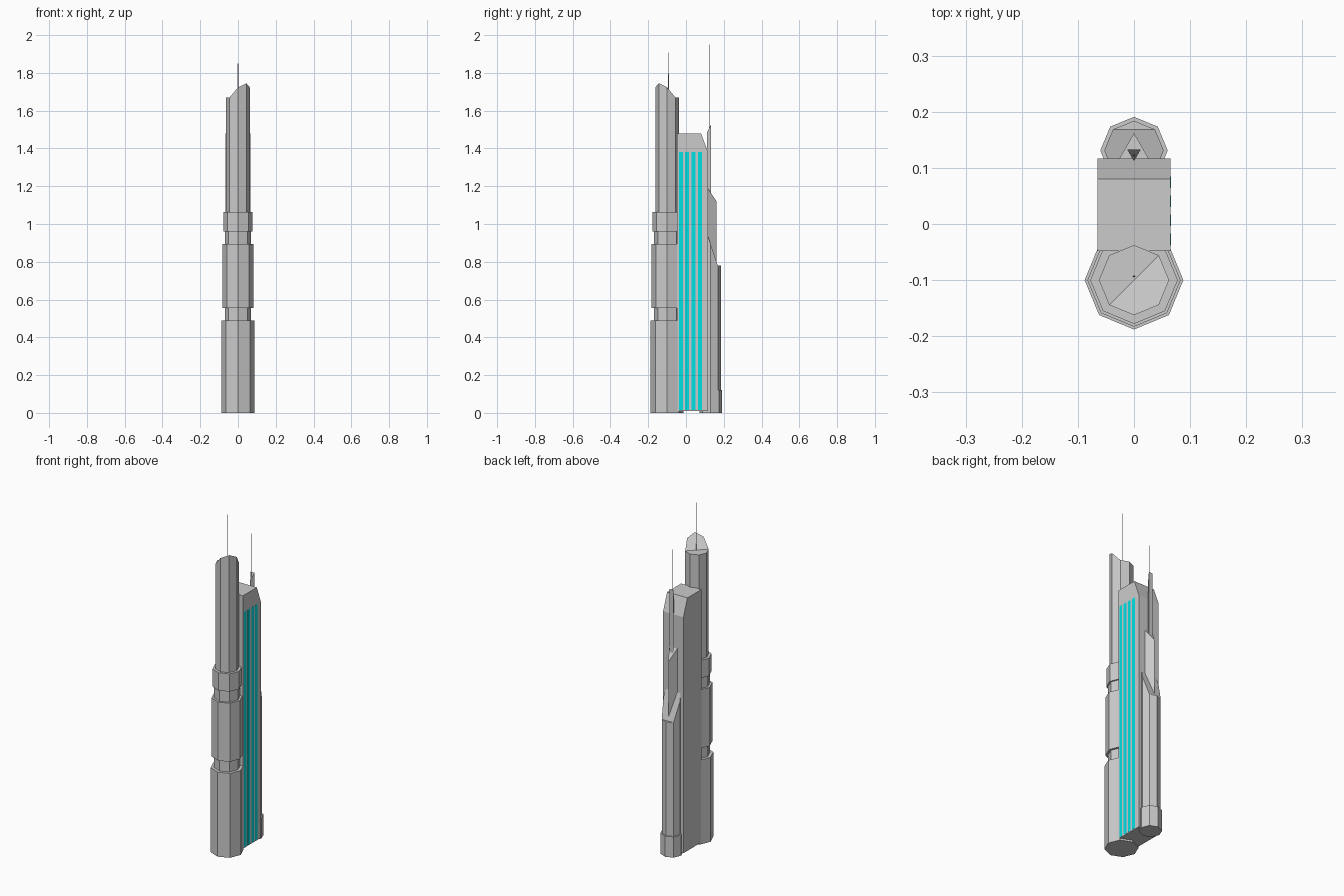
import bpy, bmesh, math

if "Cube" in bpy.data.objects:
    bpy.data.objects.remove(bpy.data.objects["Cube"])


def finish(bm, name, mat=None):
    bmesh.ops.recalc_face_normals(bm, faces=bm.faces)
    me = bpy.data.meshes.new(name)
    bm.to_mesh(me)
    bm.free()
    ob = bpy.data.objects.new(name, me)
    bpy.context.collection.objects.link(ob)
    if mat:
        me.materials.append(mat)
    return ob


def column(name, y0, profile, sides=8, turn=0, top=None, fold=None):
    """Stack of polygon rings (radius, z); top(x, y) slants the last ring."""
    bm = bmesh.new()
    rings = []
    for i, (r, z) in enumerate(profile):
        ring = []
        for k in range(sides):
            a = turn + k * math.tau / sides
            x, y = r * math.cos(a), r * math.sin(a)
            last = top and i == len(profile) - 1
            ring.append(bm.verts.new((x, y0 + y, top(x, y) if last else z)))
        rings.append(ring)
    for a, b in zip(rings, rings[1:]):
        for k in range(sides):
            j = (k + 1) % sides
            bm.faces.new((a[k], a[j], b[j], b[k]))
    bm.faces.new(rings[0])
    cap = bm.faces.new(rings[-1])
    if fold:
        bmesh.utils.face_split(cap, rings[-1][fold[0]], rings[-1][fold[1]])
    return finish(bm, name)


def extrude_x(name, profile, x0, x1, mat=None):
    """Side outline (y, z) extruded from x0 to x1."""
    bm = bmesh.new()
    a = [bm.verts.new((x0, y, z)) for y, z in profile]
    b = [bm.verts.new((x1, y, z)) for y, z in profile]
    n = len(profile)
    bm.faces.new(a)
    bm.faces.new(b)
    for k in range(n):
        bm.faces.new((a[k], a[(k + 1) % n], b[(k + 1) % n], b[k]))
    return finish(bm, name, mat)


# Front tower: banded octagon with a corner-cut roof
column("front_tower", -0.1,
       [(0.088, 0), (0.088, 0.49), (0.070, 0.49), (0.070, 0.555),
        (0.083, 0.555), (0.083, 0.895), (0.070, 0.895), (0.070, 0.96),
        (0.078, 0.96), (0.078, 1.063), (0.0625, 1.063), (0.0625, 1.67)],
       top=lambda x, y: 1.67 + max(0, x - y) * 0.85, fold=(1, 5))

# Middle slab with chamfered rear roof
extrude_x("middle_slab",
          [(-0.048, 0.01), (0.117, 0.01), (0.117, 1.38), (0.08, 1.478), (-0.048, 1.478)],
          -0.065, 0.065)

# Light strips on the right side
cyan = bpy.data.materials.new("strip_cyan")
cyan.diffuse_color = (0.0, 0.75, 0.78, 1)
cyan.use_nodes = True
cyan.node_tree.nodes["Principled BSDF"].inputs["Base Color"].default_value = cyan.diffuse_color
for i in range(4):
    y = -0.038 + i * 0.034
    extrude_x(f"light_strip_{i + 1}",
              [(y, 0.015), (y + 0.021, 0.015), (y + 0.021, 1.38), (y, 1.38)],
              0.06, 0.0655, cyan)

# Rear tower: octagon with skirt, then two triangular tiers
column("rear_tower", 0.131,
       [(0.06, 0), (0.06, 0.12), (0.053, 0.12), (0.053, 0.78)],
       top=lambda x, y: 0.78 + max(0, 0.0375 - y) * 3, fold=(1, 3))
column("rear_tower_upper", 0.131, [(0.031, 0.7), (0.031, 1.12)],
       sides=3, turn=math.pi / 2, top=lambda x, y: 1.12 + (0.031 - y) * 1.5)
column("rear_fin", 0.126, [(0.014, 1.1), (0.014, 1.5)],
       sides=3, turn=-math.pi / 2, top=lambda x, y: 1.485 + (y + 0.014) * 2.1)

# Antennas
column("front_antenna", -0.093, [(0.0025, 1.66), (0.0004, 2.0)], sides=4)
column("rear_antenna", 0.123, [(0.0025, 1.3), (0.0004, 1.95)], sides=4)
